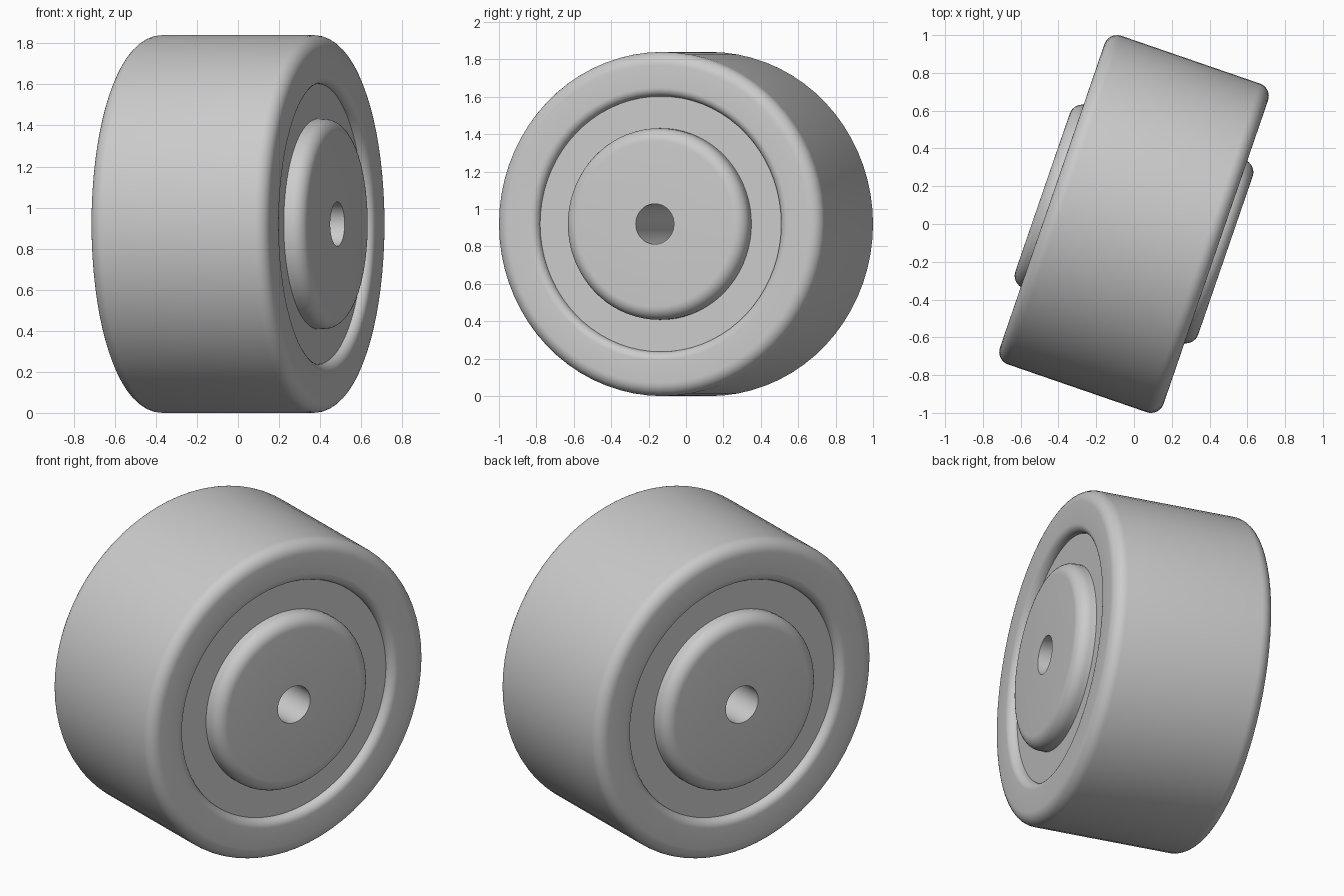
import bpy, bmesh, math
from mathutils import Matrix

SEGMENTS = 72
TILT = math.radians(-19)   # wheel axle is turned about the vertical
RADIUS = 0.92

cube = bpy.data.objects.get("Cube")
if cube:
    bpy.data.objects.remove(cube, do_unlink=True)

grey = bpy.data.materials.new("plain grey")
grey.use_nodes = True
colour = (0.6, 0.6, 0.6, 1)
grey.diffuse_color = colour
grey.node_tree.nodes["Principled BSDF"].inputs["Base Color"].default_value = colour


def arc(axial, radial, size, start, end, steps=8):
    """Rounded corner as (axial, radial) points; angles in degrees from the axle."""
    angles = [math.radians(start + (end - start) * i / steps) for i in range(steps + 1)]
    return [(axial + size * math.cos(a), radial + size * math.sin(a)) for a in angles]


def lathe(name, half_profile):
    """Mirror a half profile across the middle plane and turn it round the axle."""
    profile = half_profile + [(-a, r) for a, r in reversed(half_profile)]
    bm = bmesh.new()
    rings = []
    for i in range(SEGMENTS):
        turn = Matrix.Rotation(math.tau * i / SEGMENTS, 3, 'X')
        rings.append([bm.verts.new(turn @ bm_point) for bm_point in
                      (Matrix.Identity(3) @ v for v in points(profile))])
    count = len(profile)
    for i, ring in enumerate(rings):
        following = rings[(i + 1) % SEGMENTS]
        for j in range(count):
            k = (j + 1) % count
            bm.faces.new((ring[j], ring[k], following[k], following[j]))
    bmesh.ops.recalc_face_normals(bm, faces=bm.faces)
    mesh = bpy.data.meshes.new(name)
    bm.to_mesh(mesh)
    bm.free()
    mesh.materials.append(grey)
    obj = bpy.data.objects.new(name, mesh)
    bpy.context.collection.objects.link(obj)
    obj.location.z = RADIUS
    obj.rotation_euler.z = TILT
    bpy.ops.object.select_all(action='DESELECT')
    obj.select_set(True)
    bpy.context.view_layer.objects.active = obj
    bpy.ops.object.shade_smooth_by_angle(angle=math.radians(35))
    return obj


def points(profile):
    from mathutils import Vector
    return [Vector((a, 0, r)) for a, r in profile]


# Wheel: rounded tread edge, flat side wall, rounded lip into a shallow recess
half_width, edge, lip = 0.458, 0.07, 0.046
recess = 0.683
wheel = (arc(half_width - edge, RADIUS - edge, edge, 90, 0)
         + arc(half_width - lip, recess + lip, lip, 0, -90)
         + [(half_width - lip, 0.48)])
lathe("wheel", wheel)

# Hub: rounded drum standing out of the recess, bored through for the axle
hub_half, hub_radius, hub_edge, bore = 0.512, 0.512, 0.07, 0.108
hub = arc(hub_half - hub_edge, hub_radius - hub_edge, hub_edge, 90, 0) + [(hub_half, bore)]
lathe("hub", hub)
